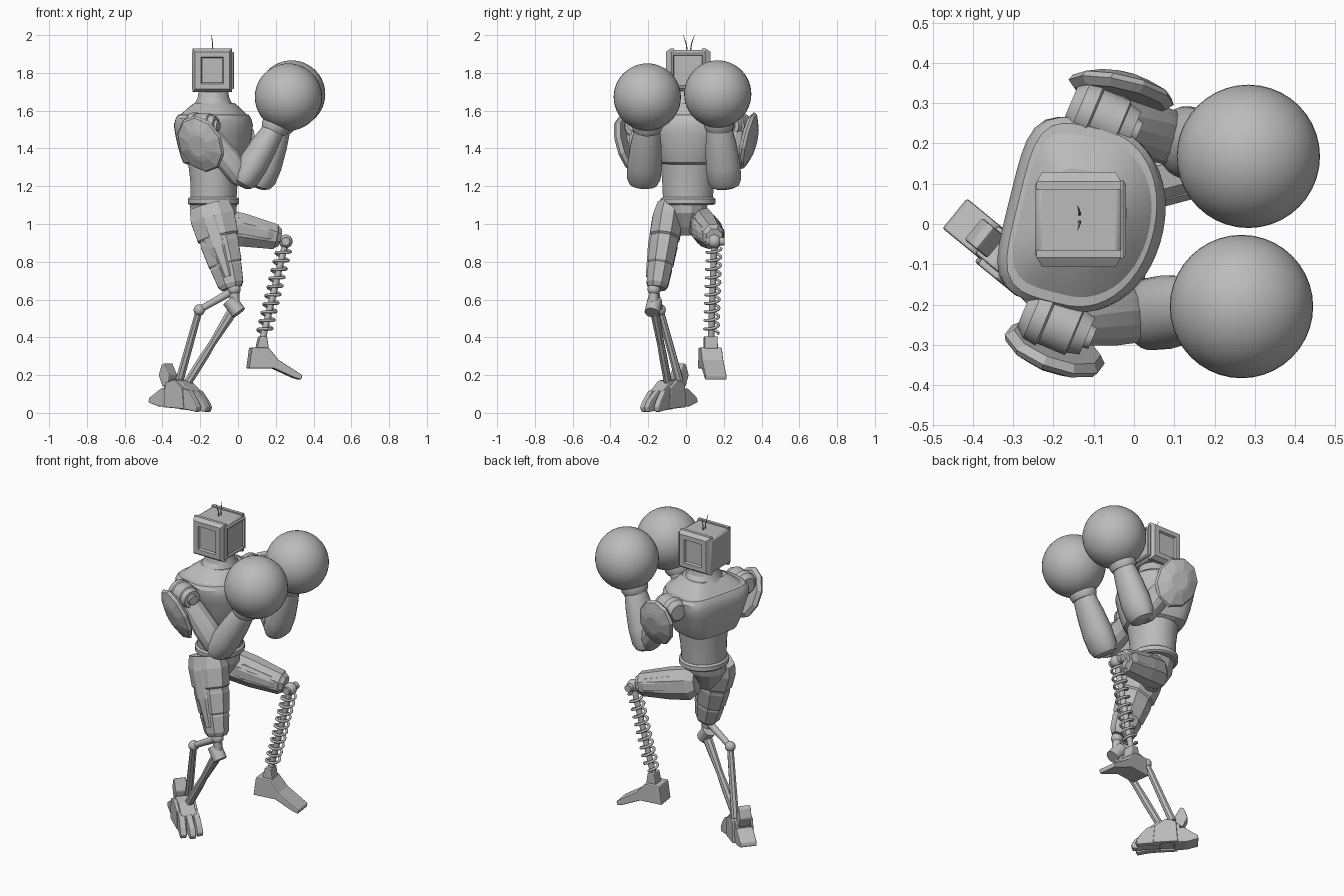
import bpy, bmesh
from math import cos, sin, pi, radians
from mathutils import Vector, Matrix

cube = bpy.data.objects.get("Cube")
if cube:
    bpy.data.objects.remove(cube, do_unlink=True)

grey = bpy.data.materials.new("plain grey")
grey.use_nodes = True
colour = (0.5, 0.5, 0.5, 1)
grey.diffuse_color = colour
grey.node_tree.nodes["Principled BSDF"].inputs["Base Color"].default_value = colour

X, Y = Vector((1, 0, 0)), Vector((0, 1, 0))
SIDE = Vector((0.24, 0.97, 0)).normalized()     # across the turned chest
JOINT = Vector((0.92, -0.39, 0)).normalized()   # axis of the shoulder joints


def finish(name, bm, angle=25, bevel=0):
    bmesh.ops.recalc_face_normals(bm, faces=bm.faces)
    me = bpy.data.meshes.new(name)
    bm.to_mesh(me)
    bm.free()
    me.materials.append(grey)
    ob = bpy.data.objects.new(name, me)
    bpy.context.collection.objects.link(ob)
    if bevel:
        mod = ob.modifiers.new("bevel", "BEVEL")
        mod.width, mod.segments = bevel, 2
    bpy.ops.object.select_all(action="DESELECT")
    bpy.context.view_layer.objects.active = ob
    ob.select_set(True)
    if angle:
        bpy.ops.object.shade_smooth_by_angle(angle=radians(angle))
    return ob


def loft(name, a, b, rings, n=24, side=Y, front=2, back=2, angle=25):
    """Skin rings of (fraction along a-b, half depth, half width)."""
    a, b = Vector(a), Vector(b)
    t = (b - a).normalized()
    v = (side - t * side.dot(t)).normalized()
    u = v.cross(t)
    bm = bmesh.new()
    loops = []
    for f, ru, rv in rings:
        loop = []
        for i in range(n):
            q = 2 * pi * (i + 0.5) / n
            c, s = cos(q), sin(q)
            power = front if c > 0 else back
            k = (abs(c) ** power + abs(s) ** power) ** (-1 / power)
            loop.append(bm.verts.new(a + (b - a) * f + u * (c * k * ru) + v * (s * k * rv)))
        loops.append(loop)
    for p, q in zip(loops, loops[1:]):
        for i in range(n):
            j = (i + 1) % n
            bm.faces.new((p[i], p[j], q[j], q[i]))
    bm.faces.new(loops[0])
    bm.faces.new(loops[-1])
    return finish(name, bm, angle)


def rod(name, a, b, r, r2=None, n=16):
    return loft(name, a, b, [(0, r, r), (1, r2 or r, r2 or r)], n, Vector((0.1, 1, 0.2)))


def ball(name, centre, r):
    bm = bmesh.new()
    bmesh.ops.create_uvsphere(bm, u_segments=40, v_segments=24, radius=r)
    bmesh.ops.translate(bm, vec=centre, verts=bm.verts)
    return finish(name, bm, 60)


def prism(name, profile, origin, ahead, half, shift=0, bevel=0.006):
    """Extrude an (ahead, height) profile sideways."""
    d = Vector(ahead).normalized()
    s = Vector((-d.y, d.x, 0))
    bm = bmesh.new()
    rows = [[bm.verts.new(Vector(origin) + d * u + s * (shift + w) + Vector((0, 0, z)))
             for u, z in profile] for w in (-half, half)]
    for row in rows:
        bm.faces.new(row)
    for i in range(len(profile)):
        j = (i + 1) % len(profile)
        bm.faces.new((rows[0][i], rows[0][j], rows[1][j], rows[1][i]))
    return finish(name, bm, 0, bevel)


# Head: rounded box, tapered side frames with sunken panels, screen frame, feelers
head = Vector((-0.137, 0.011, 1.813))
bm = bmesh.new()
bmesh.ops.create_cube(bm, size=1, matrix=Matrix.Translation(head) @ Matrix.Diagonal((0.215, 0.205, 0.216, 1)))
finish("head", bm, 25, 0.016)
for s in (-1, 1):
    loft("head_side_frame", head + Y * s * 0.075, head + Y * s * 0.118,
         [(0, .117, .106), (.45, .117, .106), (1, .1, .092), (1, .072, .06), (.75, .066, .055)],
         4, X, 50, 50, 0)
loft("screen_frame", head + X * 0.1, head + X * 0.117,
     [(0, .1, .098), (.6, .1, .098), (1, .094, .09), (1, .084, .08), (.5, .08, .076)], 4, Y, 50, 50, 0)
for s in (-1, 1):
    rod("feeler_base", (-0.135, 0.015 + s * 0.008, 1.91), (-0.135, 0.015 + s * 0.014, 1.955), 0.004, 0.003, 8)
    rod("feeler_tip", (-0.135, 0.015 + s * 0.014, 1.955), (-0.14, 0.015 + s * 0.03, 2.0), 0.003, 0.001, 8)

# Neck, chest, belly, belt and pelvis
loft("neck", (-0.13, 0.01, 1.58), (-0.13, 0.01, 1.72),
     [(0, .13, .15), (.35, .105, .12), (.6, .085, .09), (1, .075, .078)], 32)
loft("chest", (-0.12, 0.015, 1.315), (-0.12, 0.015, 1.64),
     [(0, .135, .14), (.03, .155, .16), (.12, .165, .175), (.3, .18, .195), (.48, .19, .215),
      (.64, .195, .235), (.75, .185, .236), (.81, .172, .222), (.82, .16, .198), (.92, .13, .155), (1, .1, .115)],
     48, SIDE, 2.1, 4.5)
loft("belly", (-0.13, 0.01, 1.12), (-0.125, 0.012, 1.34),
     [(0, .122, .132), (.5, .126, .138), (1, .142, .15)], 32)
loft("belt", (-0.13, 0.01, 1.1), (-0.13, 0.01, 1.142),
     [(0, .125, .135), (.2, .136, .146), (.8, .136, .146), (1, .125, .135)], 32)
loft("pelvis", (-0.13, 0, 1.12), (-0.13, 0, 0.94),
     [(0, .13, .125), (.35, .125, .105), (.75, .08, .055), (1, .04, .03)], 12, angle=0)

# Shoulders, arms and gloves: right side, then left
ARMS = (
    ("right", (-0.19, -0.247, 1.52), (0.03, -0.225, 1.23), (0.195, -0.205, 1.51),
     (0.267, -0.205, 1.672), (-0.38, -0.87, -0.3), (-0.19, -0.295, 1.43)),
    ("left", (-0.075, 0.264, 1.52), (0.122, 0.205, 1.22), (0.225, 0.175, 1.52),
     (0.284, 0.168, 1.688), (0.17, 0.96, -0.2), (-0.035, 0.31, 1.445)),
)
for tag, shoulder, elbow, wrist, glove, out, pad in ARMS:
    sh, out, pad = Vector(shoulder), Vector(out), Vector(pad)
    loft(tag + "_shoulder_joint", sh - JOINT * 0.09, sh + JOINT * 0.08,
         [(0, .045, .045), (.15, .068, .068), (.35, .072, .072), (.38, .066, .066),
          (.8, .066, .066), (.82, .058, .058), (1, .05, .05)])
    rod(tag + "_shoulder_bolt", sh + JOINT * 0.07, sh + JOINT * 0.095, 0.032, 0.028)
    loft(tag + "_upper_arm", shoulder, elbow,
         [(0, .05, .05), (.25, .06, .062), (.6, .07, .07), (.9, .065, .068), (1, .05, .055)], 12)
    loft(tag + "_forearm", elbow, wrist,
         [(-.1, .03, .05), (-.06, .055, .075), (.05, .074, .09), (.3, .08, .092),
          (.65, .072, .083), (.93, .06, .07), (1, .055, .065)], 24)
    loft(tag + "_cuff", wrist, glove,
         [(-.12, .066, .07), (0, .075, .08), (.12, .075, .08), (.35, .11, .11)], 24)
    ball(tag + "_glove", glove, 0.178)
    loft(tag + "_shoulder_shield", pad, pad + out * 0.06,
         [(0, .14, .11), (.3, .16, .128), (.55, .15, .12), (.9, .09, .07), (1, .06, .05)], 10,
         Vector((1, 0, 0.45)), angle=0)
    rod(tag + "_shield_mount", sh, pad + out * 0.02, 0.03)

# Standing thigh with outer plate
loft("right_thigh", (-0.152, -0.085, 1.1), (-0.033, -0.155, 0.66),
     [(0, .115, .07), (.15, .128, .085), (.38, .118, .085), (.4, .108, .078), (.44, .108, .078), (.46, .11, .08),
      (.7, .096, .073), (.72, .088, .067), (.75, .09, .07), (.95, .074, .062), (1, .058, .05)], 8, angle=0)
loft("right_thigh_plate", (-0.165, -0.13, 1.07), (-0.055, -0.185, 0.72),
     [(0, .04, .03), (.12, .07, .045), (.55, .06, .045), (1, .03, .03)], 8, angle=0)

# Raised thigh with side plates
loft("left_thigh", (-0.13, 0.08, 1.0), (0.22, 0.15, 0.928),
     [(0, .07, .05), (.12, .1, .075), (.45, .094, .08), (.93, .072, .062), (.95, .062, .055), (1, .05, .045)], 8, angle=0)
for s in (-1, 1):
    loft("left_thigh_plate", (-0.04, 0.095 + s * 0.05, 0.985), (0.2, 0.145 + s * 0.04, 0.935),
         [(0, .04, .02), (.15, .06, .032), (.8, .045, .03), (1, .03, .015)], 8, angle=0)

# Raised knee, inner rod and coil spring
knee, ankle = Vector((0.253, 0.15, 0.908)), Vector((0.13, 0.133, 0.39))
ball("left_knee", knee, 0.036)
rod("left_knee_pin", knee - Y * 0.045, knee + Y * 0.055, 0.022)
rod("left_shin_rod", knee, ankle, 0.017)
axis = (ankle - knee).normalized()
e1 = (Y - axis * axis.y).normalized()
e2 = axis.cross(e1)
coil = bpy.data.curves.new("left_spring", "CURVE")
coil.dimensions = "3D"
coil.bevel_depth, coil.bevel_resolution = 0.0075, 2
coil.use_fill_caps = True
turns, steps = 10, 20
path = coil.splines.new("POLY")
path.points.add(turns * steps)
for i, point in enumerate(path.points):
    q = 2 * pi * i / steps
    p = knee.lerp(ankle, 0.07 + 0.87 * i / (turns * steps)) + (e1 * cos(q) + e2 * sin(q)) * 0.037
    point.co = (*p, 1)
coil.materials.append(grey)
bpy.context.collection.objects.link(bpy.data.objects.new("left_spring", coil))

# Raised foot
lead = (1, 0.14, 0)
prism("left_ankle", [(-.03, .34), (.035, .34), (.025, .405), (-.015, .405)], (0.125, 0.13, 0), lead, 0.035)
prism("left_foot", [(-.075, .235), (-.06, .345), (.03, .345), (.085, .28), (.21, .2), (.205, .175), (.17, .185), (.06, .235)],
      (0.125, 0.13, 0), lead, 0.057)

# Standing knee and twin shin struts
ball("right_knee_ball", (-0.02, -0.17, 0.655), 0.034)
rod("right_knee_link", (-0.02, -0.17, 0.65), (-0.015, -0.175, 0.55), 0.026)
rod("right_knee_hinge", (-0.045, -0.165, 0.595), (0.005, -0.18, 0.53), 0.04)
loft("right_front_strut", (-0.015, -0.17, 0.56), (-0.285, -0.09, 0.13),
     [(0, .03, .025), (.15, .028, .024), (.45, .02, .02), (.6, .024, .022), (1, .024, .022)], 8, angle=0)
rod("right_knee_arm", (-0.03, -0.165, 0.645), (-0.205, -0.137, 0.545), 0.021, 0.017)
ball("right_strut_joint", (-0.205, -0.137, 0.545), 0.03)
rod("right_back_strut", (-0.205, -0.137, 0.545), (-0.31, -0.035, 0.17), 0.019, 0.023, 8)

# Standing foot: core, toes, heel spur and guards
base, ahead = Vector((-0.303, -0.09, 0)), Vector((0.77, -0.63, 0))
prism("right_foot_core", [(-.09, .04), (-.08, .15), (-.03, .18), (.04, .17), (.1, .12), (.12, .03)], base, ahead, 0.045)
for k, turn in enumerate((-0.1, 0, 0.1)):
    way = Matrix.Rotation(turn, 3, "Z") @ ahead
    reach = 0.19 if k == 1 else 0.17
    prism("right_toe", [(.03, .02), (.04, .14), (.11, .115), (reach - .02, .065), (reach, .03), (reach - .01, .005), (.1, .015)],
          base, way, 0.018, (k - 1) * 0.032)
prism("right_heel_spur", [(-.185, .055), (-.18, .08), (-.1, .13), (-.05, .12), (-.05, .03), (-.12, .035)], base, ahead, 0.048)
prism("right_heel_fin", [(-.125, .2), (-.105, .255), (-.085, .265), (-.05, .2), (-.06, .14), (-.1, .14)], base, ahead, 0.035)
for s in (-1, 1):
    prism("right_ankle_guard", [(-.07, .03), (-.06, .16), (0, .175), (.06, .13), (.07, .02)], base, ahead, 0.012, s * 0.05)
